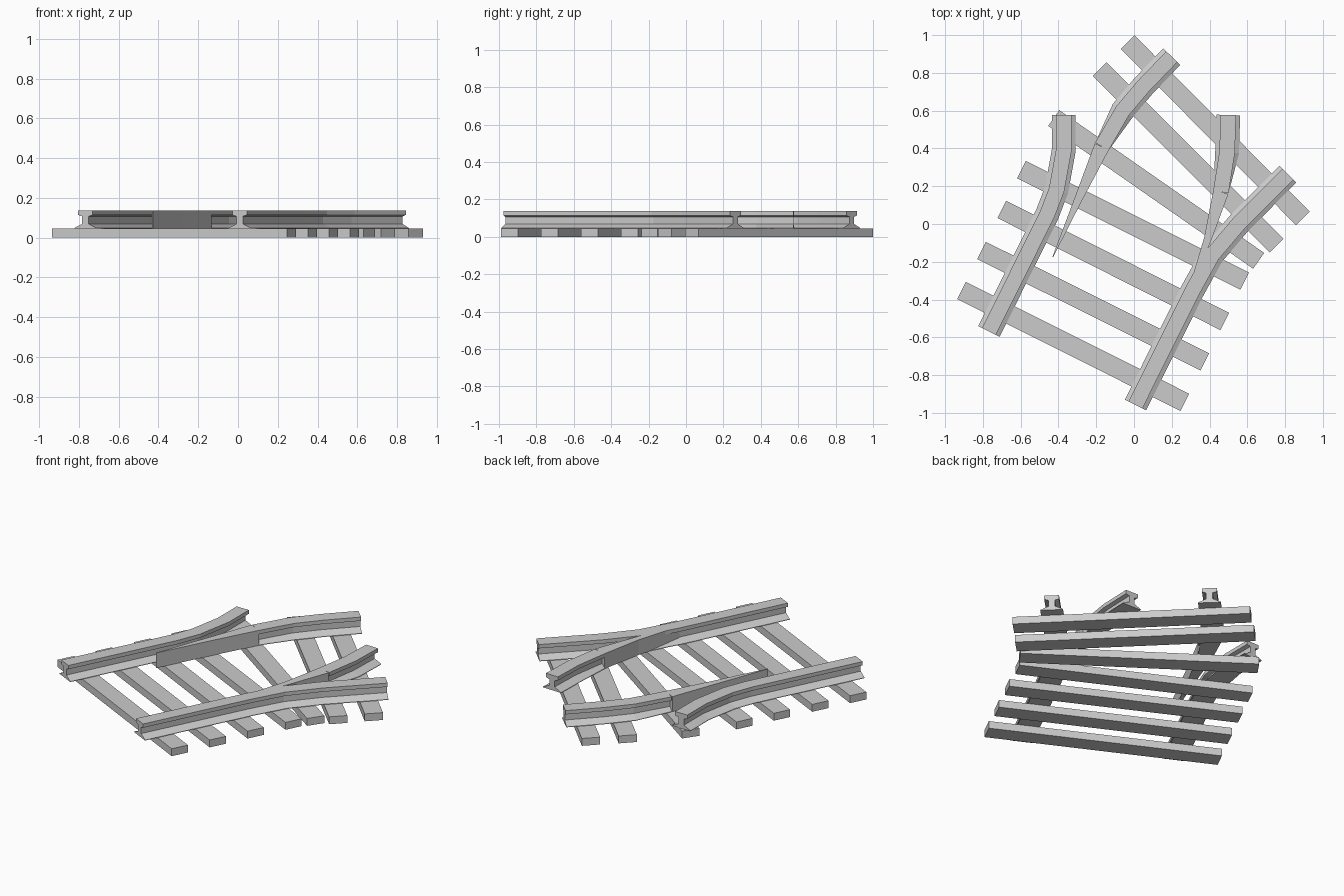
import bpy, bmesh, math
from mathutils import Vector

if "Cube" in bpy.data.objects:
    bpy.data.objects.remove(bpy.data.objects["Cube"])

Z0, Z1 = 0.045, 0.137          # rail foot and rail top heights
HEAD, WEB, FOOT = 0.041, 0.018, 0.063


def finish(name, bm):
    bmesh.ops.recalc_face_normals(bm, faces=bm.faces)
    me = bpy.data.meshes.new(name)
    bm.to_mesh(me)
    bm.free()
    ob = bpy.data.objects.new(name, me)
    bpy.context.collection.objects.link(ob)
    return ob


def rail_profile(foot):
    half = [(foot, Z0), (foot, Z0 + 0.003), (WEB, 0.069), (WEB, 0.107),
            (HEAD, 0.114), (HEAD, Z1)]
    return half + [(-x, z) for x, z in reversed(half)]


def blade_profile(w):
    return [(w, Z0), (w, Z1), (-w, Z1), (-w, Z0)]


def sweep(name, path, profiles):
    # mitred sweep of a cross-section along a flat path
    pts = [Vector(p) for p in path]
    bm = bmesh.new()
    rings = []
    for i, p in enumerate(pts):
        a = (p - pts[i - 1]).normalized() if i else None
        b = (pts[i + 1] - p).normalized() if i < len(pts) - 1 else None
        a, b = a or b, b or a
        t = (a + b).normalized()
        side = Vector((t.y, -t.x)) / t.dot(a)
        rings.append([bm.verts.new((p.x + side.x * x, p.y + side.y * x, z))
                      for x, z in profiles[i]])
    n = len(rings[0])
    for r, s in zip(rings, rings[1:]):
        for k in range(n):
            bm.faces.new((r[k], r[(k + 1) % n], s[(k + 1) % n], s[k]))
    bm.faces.new(rings[0])
    bm.faces.new(rings[-1])
    return finish(name, bm)


def sleeper(name, a, b, width=0.102):
    a, b = Vector(a), Vector(b)
    d = b - a
    bm = bmesh.new()
    bmesh.ops.create_cube(bm, size=1)
    bmesh.ops.scale(bm, verts=bm.verts, vec=(d.length, width, Z0))
    ob = finish(name, bm)
    ob.location = ((a.x + b.x) / 2, (a.y + b.y) / 2, Z0 / 2)
    ob.rotation_euler.z = math.atan2(d.y, d.x)


# sleepers: left end, right end
ends = [((-0.913, -0.352), (0.269, -0.944)), ((-0.807, -0.14), (0.375, -0.73)),
        ((-0.70, 0.077), (0.48, -0.516)), ((-0.596, 0.288), (0.586, -0.302)),
        ((-0.425, 0.561), (0.66, -0.195)), ((-0.182, 0.82), (0.755, -0.114)),
        ((-0.034, 0.963), (0.894, 0.03))]
for i, (a, b) in enumerate(ends):
    sleeper(f"sleeper_{i + 1}", a, b)

# outer stock rails
stock = {
    "left_stock_rail": [(-0.768, -0.569), (-0.46, 0.05), (-0.41, 0.18),
                        (-0.372, 0.39), (-0.372, 0.577)],
    "right_stock_rail": [(0.008, -0.958), (0.309, -0.354), (0.414, -0.164),
                         (0.557, 0.005), (0.815, 0.264)],
}
for name, path in stock.items():
    sweep(name, path, [rail_profile(FOOT)] * len(path))

# inner switch rails: full rail whose foot tapers in towards the blade
inner = {
    "left_switch": ([(-0.43, -0.175), (-0.30, 0.12), (-0.17, 0.41)],
                    [(-0.17, 0.41), (-0.06, 0.60), (0.05, 0.73), (0.2, 0.886)]),
    "right_switch": ([(0.29, -0.35), (0.39, -0.08), (0.46, 0.17)],
                     [(0.46, 0.17), (0.493, 0.38), (0.499, 0.577)]),
}
for name, (blade, rail) in inner.items():
    sweep(name + "_blade", blade, [blade_profile(w) for w in (0.002, 0.02, HEAD)])
    sweep(name + "_rail", rail,
          [rail_profile(HEAD)] + [rail_profile(FOOT)] * (len(rail) - 1))
